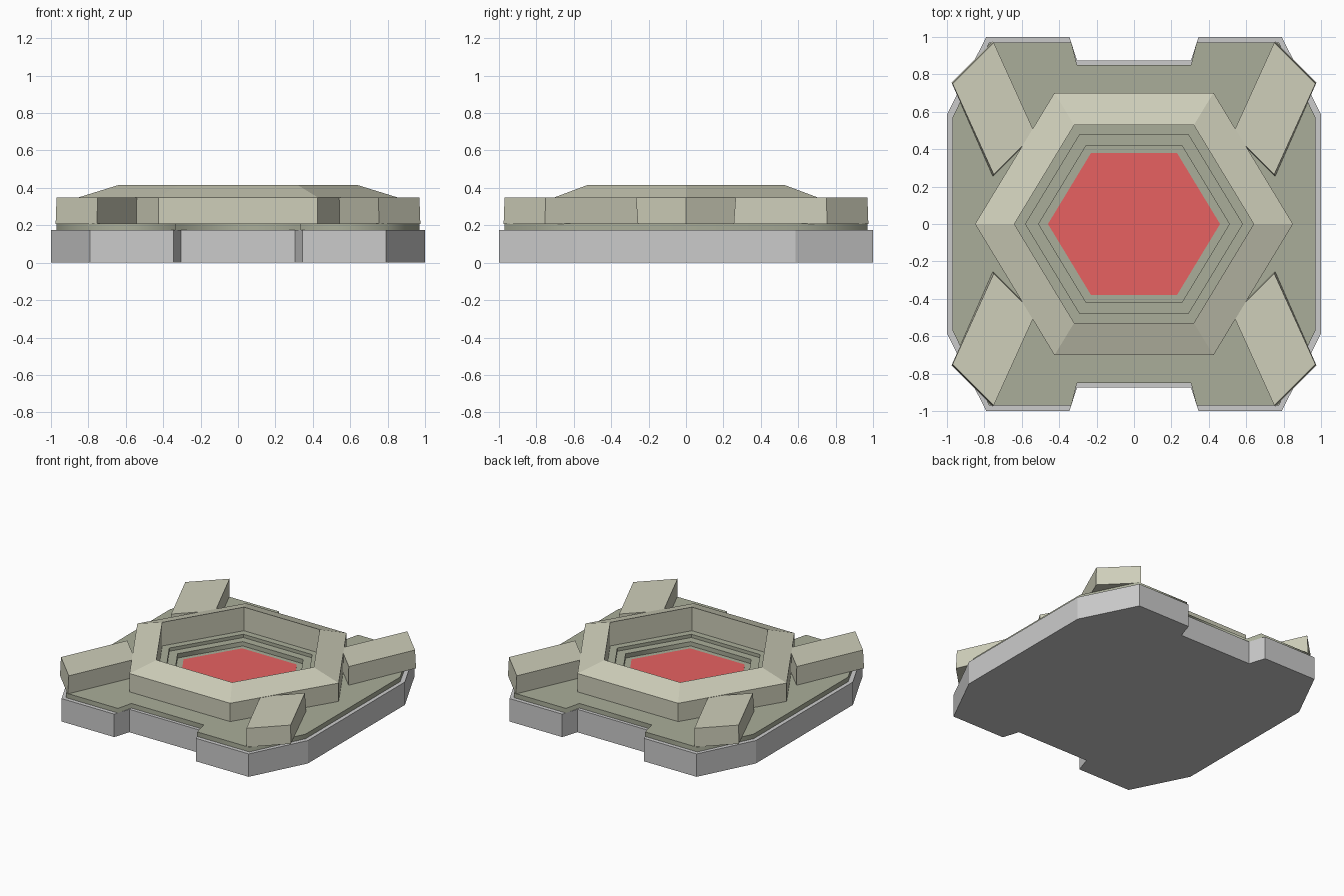
import bpy, bmesh, math

if "Cube" in bpy.data.objects:
    bpy.data.objects.remove(bpy.data.objects["Cube"])

HEX_Y = 0.953  # the hexagons are slightly squashed in y


def material(name, rgb):
    m = bpy.data.materials.new(name)
    m.diffuse_color = (*rgb, 1)
    m.use_nodes = True
    m.node_tree.nodes["Principled BSDF"].inputs["Base Color"].default_value = m.diffuse_color
    return m


def hexagon(r):
    return [(r * math.cos(i * math.pi / 3), r * HEX_Y * math.sin(i * math.pi / 3)) for i in range(6)]


def add_object(name, mesh, mat=None):
    ob = bpy.data.objects.new(name, mesh)
    bpy.context.collection.objects.link(ob)
    if mat:
        mesh.materials.clear()
        mesh.materials.append(mat)
    return ob


def finish(name, bm, mat):
    bmesh.ops.recalc_face_normals(bm, faces=bm.faces)
    mesh = bpy.data.meshes.new(name)
    bm.to_mesh(mesh)
    bm.free()
    return add_object(name, mesh, mat)


def loft(name, loops, mat=None, closed=False):
    """Join equal-length loops of 3D points; cap the ends unless closed."""
    bm = bmesh.new()
    rings = [[bm.verts.new(p) for p in loop] for loop in loops]
    n = len(rings[0])
    for k in range(len(rings) if closed else len(rings) - 1):
        a, b = rings[k], rings[(k + 1) % len(rings)]
        for i in range(n):
            j = (i + 1) % n
            bm.faces.new((a[i], a[j], b[j], b[i]))
    if not closed:
        bm.faces.new(rings[0][::-1])
        bm.faces.new(rings[-1])
    return finish(name, bm, mat)


def at(points, z):
    return [(x, y, z) for x, y in points]


def slab_with_hole(name, outline, hole, z0, z1, mat):
    """Flat slab from a filled 2D curve, turned into a mesh."""
    cu = bpy.data.curves.new(name, 'CURVE')
    cu.dimensions = '2D'
    cu.fill_mode = 'BOTH'
    cu.extrude = (z1 - z0) / 2
    for pts in (outline, hole):
        sp = cu.splines.new('POLY')
        sp.points.add(len(pts) - 1)
        for p, (x, y) in zip(sp.points, pts):
            p.co = (x, y, 0, 1)
        sp.use_cyclic_u = True
    tmp = bpy.data.objects.new(name + "_curve", cu)
    bpy.context.collection.objects.link(tmp)
    dg = bpy.context.evaluated_depsgraph_get()
    mesh = bpy.data.meshes.new_from_object(tmp.evaluated_get(dg))
    bpy.data.objects.remove(tmp)
    bm = bmesh.new()
    bm.from_mesh(mesh)
    bmesh.ops.remove_doubles(bm, verts=bm.verts, dist=1e-4)
    bmesh.ops.translate(bm, verts=bm.verts, vec=(0, 0, (z0 + z1) / 2))
    return finish(name, bm, mat)


def mirrored(quarter):
    """Full outline from the points of the +x +y quarter."""
    half = quarter + [(x, -y) for x, y in reversed(quarter)]
    return half + [(-x, y) for x, y in reversed(half)]


light_olive = material("light_olive", (0.62, 0.62, 0.49))
dark_olive = material("dark_olive", (0.40, 0.42, 0.32))
red = material("red", (0.80, 0.12, 0.12))

# Grey foundation with notches front and back
base = mirrored([(0.305, 0.875), (0.345, 1.0), (0.79, 1.0), (1.0, 0.585)])
loft("foundation", [at(base, 0), at(base, 0.175)])

# Raised deck with a hexagonal well
deck = mirrored([(0.305, 0.85), (0.335, 0.97), (0.775, 0.97), (0.97, 0.57)])
slab_with_hole("deck", deck, hexagon(0.51), 0.175, 0.21, dark_olive)
loft("well_floor", [at(hexagon(0.515), 0.165), at(hexagon(0.515), 0.177)], dark_olive)
loft("red_panel", [at(hexagon(0.46), 0.17), at(hexagon(0.46), 0.181)], red)

# Hexagonal wall with sloping top, and the step inside it
profile = [(0.85, 0.205), (0.85, 0.35), (0.64, 0.415), (0.64, 0.205)]
loft("hexagonal_wall", [at(hexagon(r), z) for r, z in profile], light_olive, closed=True)
step = [(0.645, 0.205), (0.645, 0.235), (0.58, 0.235), (0.58, 0.205)]
loft("inner_step", [at(hexagon(r), z) for r, z in step], dark_olive, closed=True)

# Four slanted corner buttresses
foot = [(0.755, 0.975), (0.975, 0.755), (0.755, 0.255), (0.53, 0.48)]
top = [(0.75, 0.97), (0.97, 0.75), (0.75, 0.265), (0.53, 0.485)]
for sx, side in ((-1, "left"), (1, "right")):
    for sy, end in ((-1, "front"), (1, "back")):
        loops = [[(x * sx, y * sy, z) for x, y in pts] for pts, z in ((foot, 0.208), (top, 0.348))]
        loft(f"{end}_{side}_buttress", loops, light_olive)
